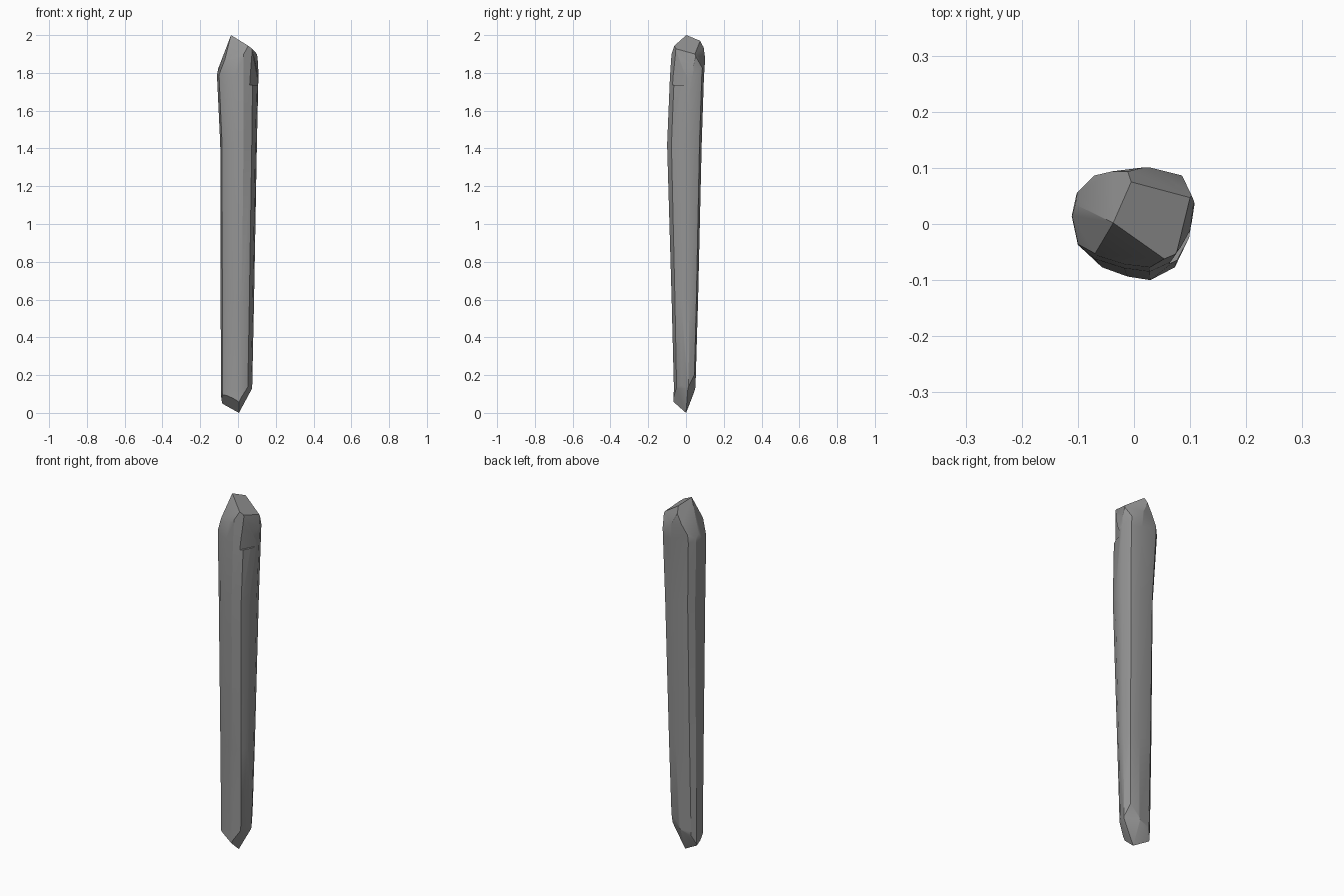
import bpy, bmesh, math
from mathutils import Vector

old = bpy.data.objects.get("Cube")
if old:
    bpy.data.objects.remove(old, do_unlink=True)

stone = bpy.data.materials.new("grey_stone")
stone.use_nodes = True
grey = (0.3, 0.3, 0.3, 1)
stone.diffuse_color = grey
stone.node_tree.nodes["Principled BSDF"].inputs["Base Color"].default_value = grey


def add_object(name, bm):
    bmesh.ops.recalc_face_normals(bm, faces=bm.faces)
    mesh = bpy.data.meshes.new(name)
    bm.to_mesh(mesh)
    bm.free()
    mesh.materials.append(stone)
    obj = bpy.data.objects.new(name, mesh)
    bpy.context.collection.objects.link(obj)
    return obj


def chisel(bm, a, b, c):
    """Slice off everything outside the plane through three points and cap it."""
    a, b, c = Vector(a), Vector(b), Vector(c)
    normal = (b - a).cross(c - a).normalized()
    if normal.dot(a - Vector((0, 0, 1))) < 0:
        normal = -normal
    bmesh.ops.bisect_plane(bm, geom=bm.verts[:] + bm.edges[:] + bm.faces[:],
                           plane_co=a, plane_no=normal, dist=1e-6, clear_outer=True)
    rim = [e for e in bm.edges if e.is_boundary]
    if rim:
        bmesh.ops.holes_fill(bm, edges=rim, sides=0)


# Rough column: one irregular outline fitted to the extents at each height
outline = [(-1, .1), (-.9, -.47), (-.62, -.75), (-.15, -.93), (.27, -1), (.72, -.75),
           (.92, -.3), (1, .35), (.8, .87), (.25, 1), (-.65, .87), (-.92, .55)]
levels = [(-.05, -.085, .075, -.072, .048), (.13, -.09, .075, -.064, .05),
          (.6, -.092, .085, -.076, .064), (1.42, -.094, .1, -.1, .083),
          (1.78, -.111, .108, -.085, .095), (1.88, -.105, .106, -.078, .102),
          (2.1, -.1, .09, -.068, .085)]
bm = bmesh.new()
rings = []
for z, x0, x1, y0, y1 in levels:
    rings.append([bm.verts.new(((x0 + x1 + u * (x1 - x0)) / 2,
                                (y0 + y1 + v * (y1 - y0)) / 2, z)) for u, v in outline])
n = len(outline)
for low, high in zip(rings, rings[1:]):
    for i in range(n):
        j = (i + 1) % n
        bm.faces.new((low[i], low[j], high[j], high[i]))
bm.faces.new(rings[0][::-1])
bm.faces.new(rings[-1])

# Chiselled top
peak = (-.037, .002, 2)
back = (-.005, .075, 1.97)
left = (.1, .047, 1.9)
front = (.07, -.065, 1.95)
chisel(bm, peak, back, left)
chisel(bm, peak, front, (-.065, -.06, 1.86))
chisel(bm, peak, (-.085, -.045, 1.83), (-.111, .012, 1.79))
chisel(bm, peak, back, (-.1, .06, 1.8))
chisel(bm, back, left, (.025, .101, 1.87))
chisel(bm, left, front, (.108, .02, 1.8))

# Chiselled foot
tip = (.005, 0, 0)
foot_right = (-.085, .02, .05)
foot_front = (.005, -.068, .06)
foot_left = (.075, .01, .13)
foot_back = (0, .05, .13)
chisel(bm, tip, foot_right, foot_front)
chisel(bm, tip, foot_front, foot_left)
chisel(bm, tip, foot_left, foot_back)
chisel(bm, tip, foot_back, foot_right)
pillar = add_object("stone_pillar", bm)

# Chipped notch near the top of the front left corner
bm = bmesh.new()
for p in [(.11, .025, 1.735), (.05, -.095, 1.735), (.2, -.1, 1.735), front, (.1, -.13, 2)]:
    bm.verts.new(p)
bmesh.ops.convex_hull(bm, input=bm.verts[:])
cutter = add_object("notch_cutter", bm)
cutter.hide_render = True

cut = pillar.modifiers.new("notch", 'BOOLEAN')
cut.operation = 'DIFFERENCE'
cut.object = cutter
cut.solver = 'EXACT'
bpy.ops.object.select_all(action='DESELECT')
pillar.select_set(True)
bpy.context.view_layer.objects.active = pillar
bpy.ops.object.modifier_apply(modifier=cut.name)
bpy.data.objects.remove(cutter, do_unlink=True)
bpy.ops.object.shade_smooth_by_angle(angle=math.radians(32))
